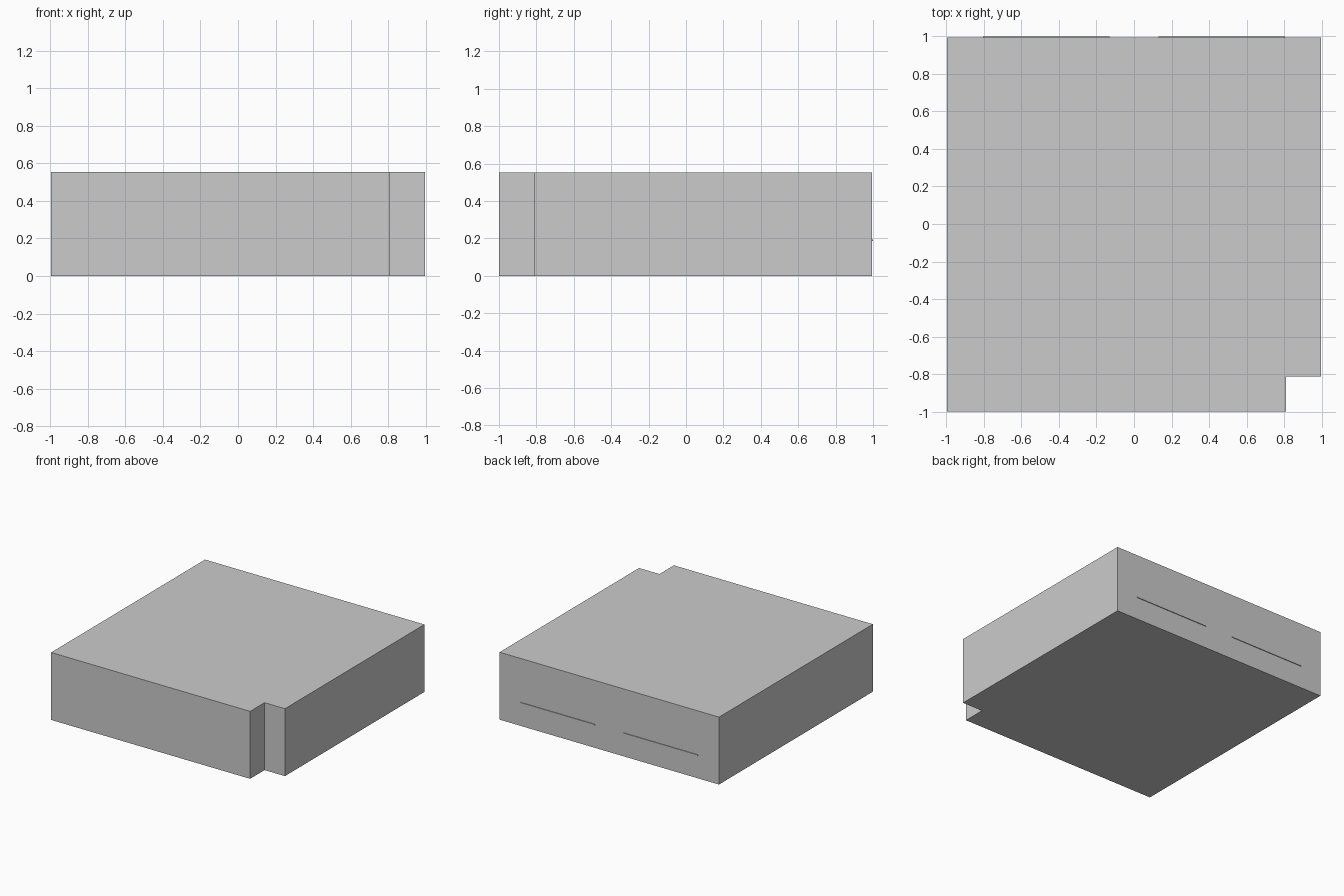
import bpy, bmesh

if "Cube" in bpy.data.objects:
    bpy.data.objects.remove(bpy.data.objects["Cube"])


def prism(name, outline, z0, z1):
    """Extrude a flat outline from z0 up to z1."""
    bm = bmesh.new()
    base = bm.faces.new([bm.verts.new((x, y, z0)) for x, y in outline])
    top = bmesh.ops.extrude_face_region(bm, geom=[base])["geom"]
    verts = [g for g in top if isinstance(g, bmesh.types.BMVert)]
    bmesh.ops.translate(bm, verts=verts, vec=(0, 0, z1 - z0))
    bmesh.ops.recalc_face_normals(bm, faces=bm.faces)
    mesh = bpy.data.meshes.new(name)
    bm.to_mesh(mesh)
    bm.free()
    obj = bpy.data.objects.new(name, mesh)
    bpy.context.collection.objects.link(obj)
    return obj


W, FRONT, BACK, HEIGHT = 0.995, -1.0, 0.994, 0.553
NOTCH_X, NOTCH_Y = 0.81, -0.813

# Slab body with a square notch in the front right corner
prism("body", [(-W, FRONT), (NOTCH_X, FRONT), (NOTCH_X, NOTCH_Y),
               (W, NOTCH_Y), (W, BACK), (-W, BACK)], 0, HEIGHT)

# Pair of thin raised strips on the back
for side, name in ((-1, "back_strip_left"), (1, "back_strip_right")):
    a, b = sorted((side * 0.13, side * 0.805))
    prism(name, [(a, BACK - 0.004), (b, BACK - 0.004), (b, 1.0), (a, 1.0)],
          0.185, 0.194)
